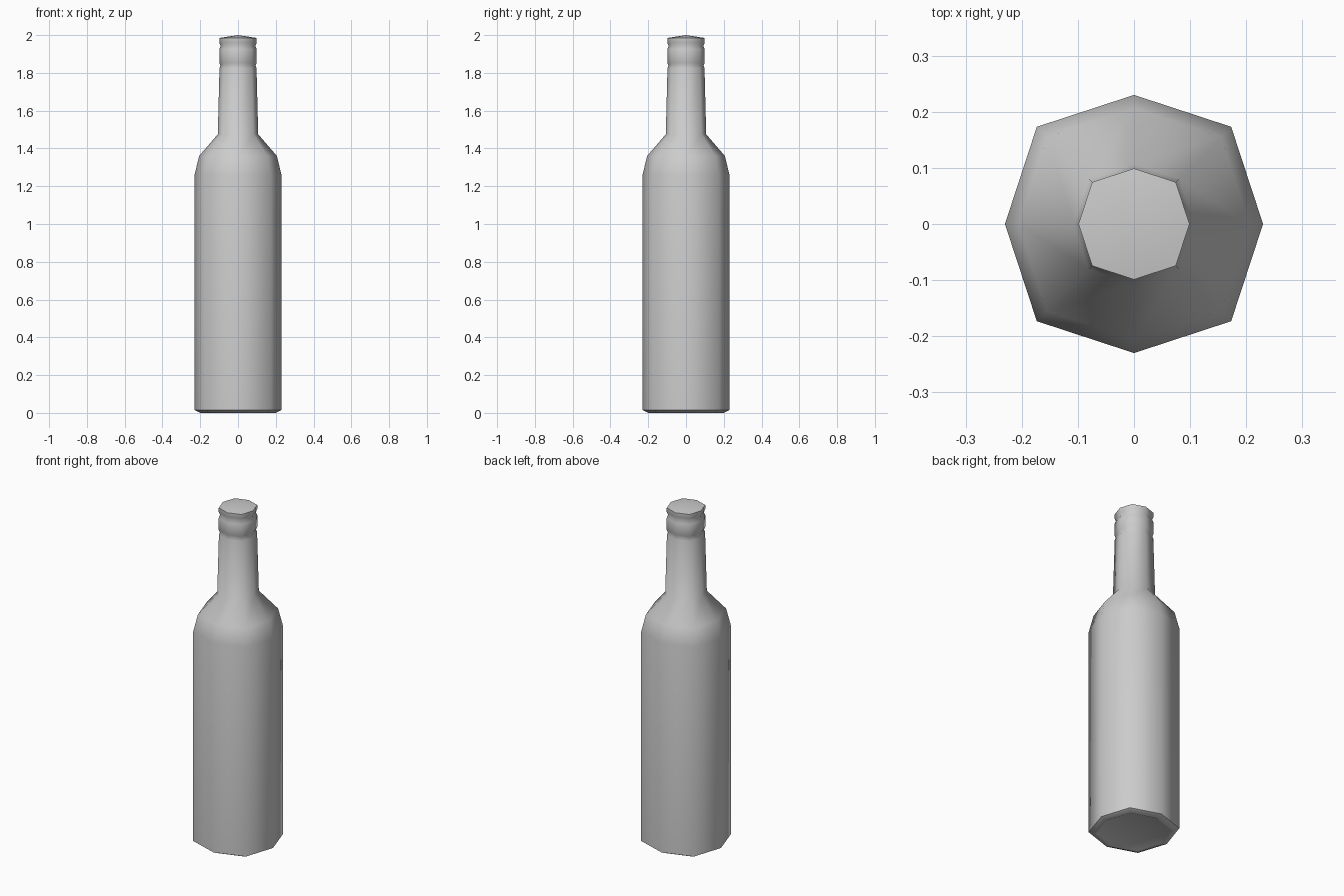
import bpy, bmesh, math

if "Cube" in bpy.data.objects:
    bpy.data.objects.remove(bpy.data.objects["Cube"])

# (radius, height) profile of the bottle, bottom to top
PROFILE = [
    (0.19, 0.004), (0.20, 0.0), (0.23, 0.015), (0.23, 1.26),  # base and body
    (0.206, 1.36), (0.107, 1.475),                  # shoulder
    (0.098, 1.825), (0.093, 1.84),                  # neck and lower groove
    (0.099, 1.853), (0.099, 1.925), (0.092, 1.943), # collar and upper groove
    (0.099, 1.96), (0.099, 1.985),                  # cap
]
SIDES = 8
DIAGONAL = 1.065  # diagonal corners sit slightly further out


def lathe(name, profile, bottom_z, top_z):
    bm = bmesh.new()
    rings = []
    for r, z in profile:
        ring = []
        for i in range(SIDES):
            a = math.tau * i / SIDES
            k = r * (DIAGONAL if i % 2 else 1)
            ring.append(bm.verts.new((k * math.cos(a), k * math.sin(a), z)))
        rings.append(ring)
    low = bm.verts.new((0, 0, bottom_z))
    high = bm.verts.new((0, 0, top_z))
    for i in range(SIDES):
        j = (i + 1) % SIDES
        for a, b in zip(rings, rings[1:]):
            bm.faces.new((a[i], a[j], b[j], b[i]))
        bm.faces.new((low, rings[0][j], rings[0][i]))
        bm.faces.new((high, rings[-1][i], rings[-1][j]))
    bmesh.ops.recalc_face_normals(bm, faces=bm.faces)
    mesh = bpy.data.meshes.new(name)
    bm.to_mesh(mesh)
    bm.free()
    obj = bpy.data.objects.new(name, mesh)
    bpy.context.collection.objects.link(obj)
    return obj


# Whole bottle, octagonal with softly shaded sides
bottle = lathe("bottle", PROFILE, 0.012, 2.0)
bpy.context.view_layer.objects.active = bottle
bottle.select_set(True)
bpy.ops.object.shade_smooth_by_angle(angle=math.radians(60))
